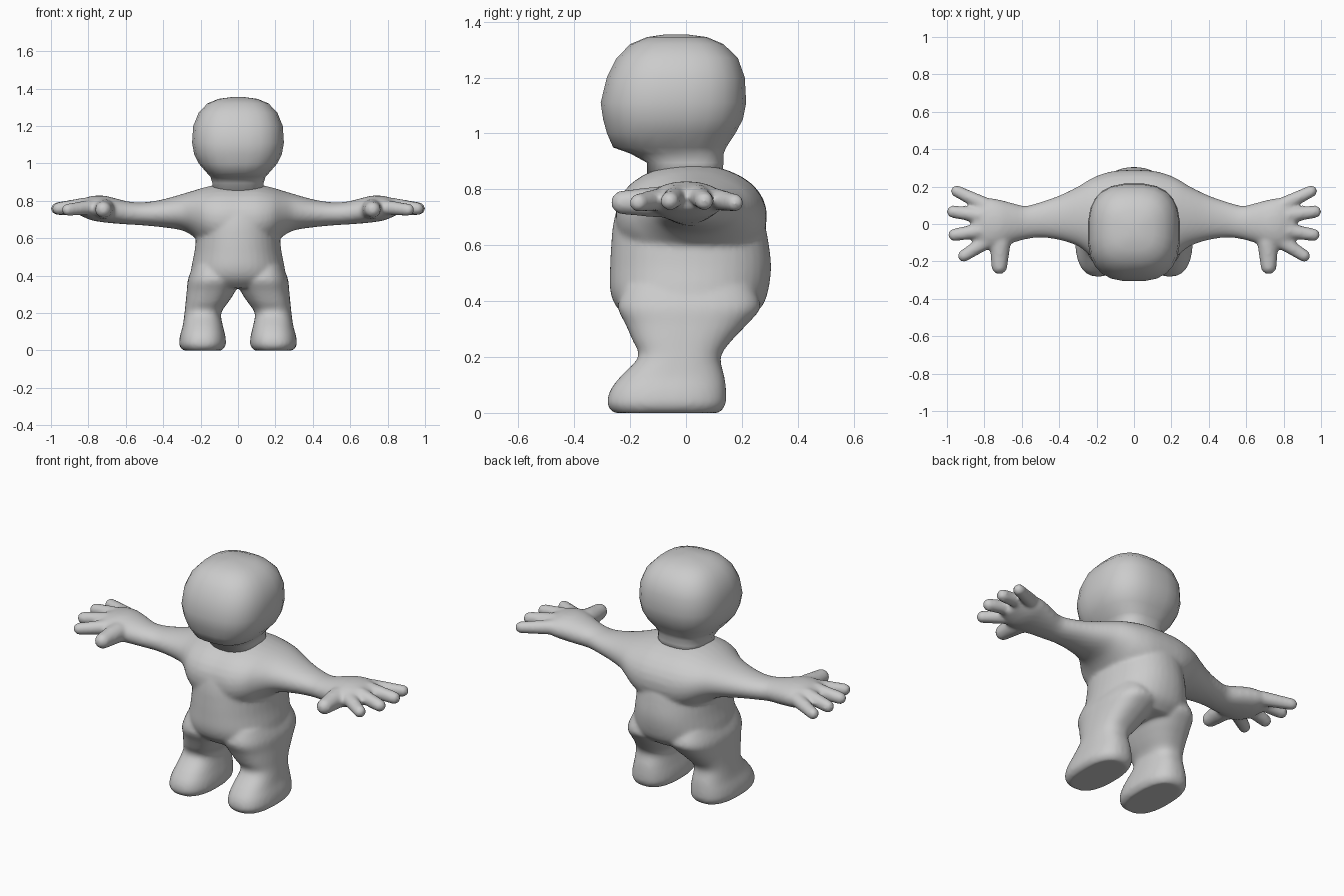
import bpy, bmesh, math
from mathutils import Vector

if "Cube" in bpy.data.objects:
    bpy.data.objects.remove(bpy.data.objects["Cube"])

grey = bpy.data.materials.new("plain_grey")
grey.diffuse_color = (0.6, 0.6, 0.6, 1)
grey.use_nodes = True
grey.node_tree.nodes["Principled BSDF"].inputs["Base Color"].default_value = grey.diffuse_color


def densify(rows, n):
    """Catmull-Rom interpolation between section rows."""
    out = []
    for i in range(len(rows) - 1):
        p0, p1 = rows[max(i - 1, 0)], rows[i]
        p2, p3 = rows[i + 1], rows[min(i + 2, len(rows) - 1)]
        for k in range(n):
            t = k / n
            out.append([0.5 * (2 * b + (c - a) * t + (2 * a - 5 * b + 4 * c - d) * t * t
                               + (3 * b - a - 3 * c + d) * t ** 3)
                        for a, b, c, d in zip(p0, p1, p2, p3)])
    return out + [rows[-1]]


def loft(bm, rows, axis, sides, power=2.0, sign=1, steps=3):
    """Closed loft of rounded sections: (position, lo1, hi1, lo2, hi2)."""
    rings = []
    for t, a0, a1, b0, b1 in densify(rows, steps):
        ring = []
        for k in range(sides):
            ang = 2 * math.pi * (k + 0.5) / sides
            c, s = math.cos(ang), math.sin(ang)
            a = (a0 + a1) / 2 + (a1 - a0) / 2 * math.copysign(abs(c) ** (2 / power), c)
            b = (b0 + b1) / 2 + (b1 - b0) / 2 * math.copysign(abs(s) ** (2 / power), s)
            co = (t, a, b) if axis == 'X' else (a, b, t)
            ring.append(bm.verts.new((co[0] * sign, co[1], co[2])))
        rings.append(ring)
    for r, q in zip(rings, rings[1:]):
        for k in range(sides):
            j = (k + 1) % sides
            bm.faces.new((r[k], r[j], q[j], q[k]))
    bm.faces.new(rings[0])
    bm.faces.new(rings[-1])


def capsule(bm, p, q, r1, r2, sign):
    """Rounded finger as the hull of two spheres."""
    tmp = bmesh.new()
    for c, r in ((p, r1), (q, r2)):
        new = bmesh.ops.create_icosphere(tmp, subdivisions=3, radius=r)
        bmesh.ops.translate(tmp, verts=new['verts'], vec=Vector((c[0] * sign, c[1], c[2])))
    hull = bmesh.ops.convex_hull(tmp, input=tmp.verts[:])
    loose = {v for v in hull['geom_interior'] if isinstance(v, bmesh.types.BMVert)}
    bmesh.ops.delete(tmp, geom=list(loose), context='VERTS')
    bmesh.ops.delete(tmp, geom=[f for f in hull['geom_unused']
                                if f.is_valid and isinstance(f, bmesh.types.BMFace)], context='FACES')
    me = bpy.data.meshes.new("finger_tmp")
    tmp.to_mesh(me)
    tmp.free()
    bm.from_mesh(me)
    bpy.data.meshes.remove(me)


def finish(bm, name):
    bmesh.ops.recalc_face_normals(bm, faces=bm.faces[:])
    for f in bm.faces:
        f.smooth = True
    me = bpy.data.meshes.new(name)
    bm.to_mesh(me)
    bm.free()
    me.materials.append(grey)
    ob = bpy.data.objects.new(name, me)
    bpy.context.scene.collection.objects.link(ob)
    return ob


# Torso
body = bmesh.new()
loft(body, [(.335, -.18, .18, -.20, .22), (.38, -.25, .25, -.25, .272),
            (.44, -.25, .25, -.272, .295), (.52, -.234, .234, -.272, .305),
            (.60, -.224, .224, -.268, .297), (.68, -.215, .215, -.26, .28),
            (.76, -.20, .20, -.235, .24), (.83, -.16, .16, -.18, .175),
            (.88, -.10, .10, -.08, .09)], 'Z', 40, 2.2)

arm = [(0, -.25, .29, .52, .888), (.10, -.25, .285, .52, .888),
       (.18, -.22, .265, .56, .872), (.24, -.165, .237, .61, .854),
       (.30, -.118, .20, .642, .836), (.40, -.085, .152, .658, .808),
       (.50, -.072, .117, .668, .792), (.58, -.082, .097, .673, .795),
       (.65, -.102, .112, .678, .812), (.72, -.127, .13, .685, .828),
       (.79, -.132, .138, .698, .824), (.86, -.09, .10, .73, .80)]
leg = [(0, .085, .295, -.26, .12), (.03, .065, .315, -.282, .142),
       (.08, .068, .31, -.272, .144), (.13, .08, .296, -.235, .138),
       (.20, .09, .286, -.17, .124), (.26, .05, .28, -.192, .165),
       (.32, .012, .274, -.218, .222), (.38, -.01, .268, -.245, .268),
       (.45, .02, .24, -.22, .24)]
# Finger base, tip centre, base radius, tip radius (thumb last)
fingers = [((.80, .105, .765), (.948, .175, .752), .040, .032),
           ((.82, .045, .778), (.968, .066, .758), .040, .034),
           ((.82, -.035, .778), (.960, -.058, .758), .040, .034),
           ((.79, -.095, .765), (.910, -.170, .752), .040, .033),
           ((.715, -.10, .755), (.720, -.226, .753), .056, .043)]
for sign in (1, -1):
    loft(body, arm, 'X', 32, 2.1, sign)
    loft(body, leg, 'Z', 32, 2.5, sign)
    for p, q, r1, r2 in fingers:
        capsule(body, p, q, r1, r2, sign)

# Fuse the limbs into one soft skin
skin = finish(body, "body")
mod = skin.modifiers.new("fuse", 'REMESH')
mod.mode = 'VOXEL'
mod.voxel_size = 0.011
mod.use_smooth_shade = True
mod = skin.modifiers.new("soften", 'SMOOTH')
mod.factor = 0.5
mod.iterations = 7

# Head and neck
head = bmesh.new()
loft(head, [(.845, -.14, .14, -.14, .13), (.895, -.138, .138, -.14, .135),
            (.928, -.148, .148, -.20, .136), (.95, -.168, .168, -.262, .145),
            (1.0, -.212, .212, -.284, .178), (1.05, -.236, .236, -.298, .205),
            (1.11, -.247, .247, -.307, .217), (1.20, -.241, .241, -.285, .212),
            (1.27, -.212, .212, -.25, .187), (1.32, -.165, .165, -.20, .135),
            (1.345, -.105, .105, -.14, .075), (1.355, -.03, .03, -.07, .0)],
     'Z', 24, 2.7, steps=1)
finish(head, "head")
